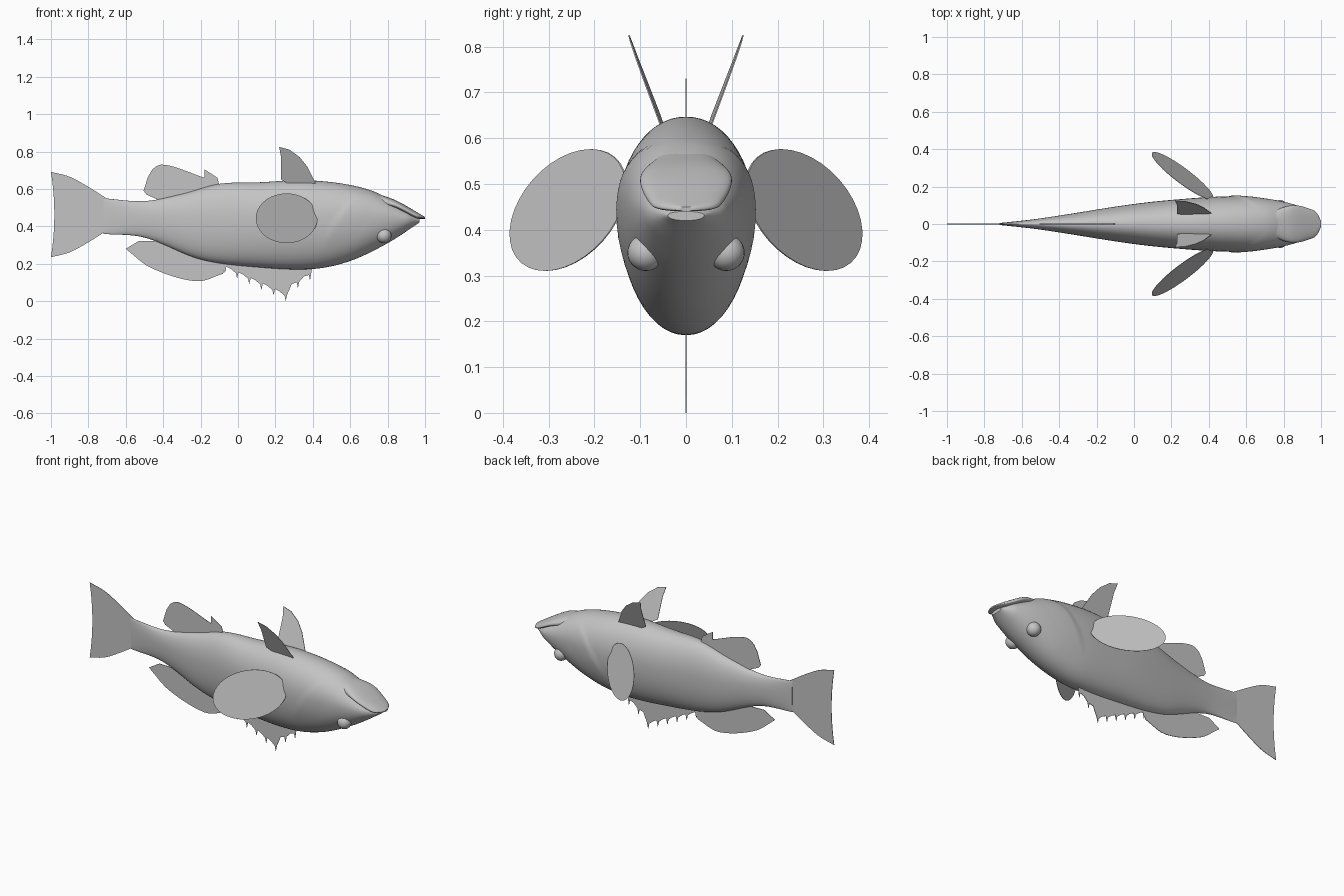
import bpy, bmesh, math
from mathutils import Vector

default_cube = bpy.data.objects.get("Cube")
if default_cube:
    bpy.data.objects.remove(default_cube, do_unlink=True)

colour = (0.55, 0.55, 0.55, 1)
grey = bpy.data.materials.new("plain grey")
grey.use_nodes = True
grey.diffuse_color = colour
grey.node_tree.nodes["Principled BSDF"].inputs["Base Color"].default_value = colour


def finish(bm, name, smooth=True):
    """Turn the bmesh into a named grey object."""
    bmesh.ops.recalc_face_normals(bm, faces=bm.faces)
    mesh = bpy.data.meshes.new(name)
    bm.to_mesh(mesh)
    bm.free()
    mesh.materials.append(grey)
    part = bpy.data.objects.new(name, mesh)
    bpy.context.collection.objects.link(part)
    if smooth:
        bpy.ops.object.select_all(action='DESELECT')
        part.select_set(True)
        bpy.context.view_layer.objects.active = part
        bpy.ops.object.shade_smooth_by_angle(angle=math.radians(50))


def clamp(value):
    return max(0.0, min(1.0, value))


def curve(points, x):
    """Smooth height at x of a profile through the points, level beyond its ends."""
    last = len(points) - 1

    def slope(i):
        before, after = points[max(i - 1, 0)], points[min(i + 1, last)]
        return (after[1] - before[1]) / (after[0] - before[0])

    index = 0
    while index < last - 1 and x > points[index + 1][0]:
        index += 1
    (start, low), (end, high) = points[index], points[index + 1]
    span = end - start
    t = clamp((x - start) / span)
    ease = t * t * (3 - 2 * t)
    lean = slope(index) * (1 - t) - slope(index + 1) * t
    return low + (high - low) * ease + span * t * (1 - t) * lean


def spread(start, end, count):
    return [start + (end - start) * i / count for i in range(count + 1)]


def power(value, roundness):
    return math.copysign(abs(value) ** (2 / roundness), value)


def loft(name, top, bottom, width, middle, roundness, rings, swell=None):
    """Skin egg-shaped sections that follow three profiles along x."""
    bm = bmesh.new()
    segments = 56
    previous = None
    for x in spread(top[0][0], top[-1][0], rings):
        upper, lower, half = (curve(profile, x) for profile in (top, bottom, width))
        centre = lower + middle * (upper - lower)
        ring = []
        for k in range(segments):
            angle = math.tau * k / segments
            rise = power(math.sin(angle), roundness)
            z = centre + rise * (upper - centre if rise > 0 else centre - lower)
            y = half * power(math.cos(angle), roundness)
            if swell:
                y *= swell(x, z)
            ring.append(bm.verts.new((x, y, z)))
        if previous:
            for k in range(segments):
                j = (k + 1) % segments
                bm.faces.new((previous[k], previous[j], ring[j], ring[k]))
        else:
            bm.faces.new(ring)
        previous = ring
    bm.faces.new(previous)
    finish(bm, name)


# Gill cover: a step in width along a curved edge, fading towards the nose
gill_edge = [(0.3, 0.44), (0.44, 0.52), (0.57, 0.63), (0.6, 0.75)]


def gill_cover(x, z):
    ahead = x - curve(gill_edge, z)
    step = clamp(ahead / 0.02) * clamp(1 - ahead / 0.16)
    return 1 + 0.045 * step * clamp((z - 0.3) * 10)


# Body
loft("body",
     top=[(-0.72, 0.55), (-0.5, 0.535), (-0.3, 0.573), (-0.1, 0.627), (0.1, 0.635),
          (0.4, 0.645), (0.7, 0.596), (0.9, 0.49), (0.97, 0.44)],
     bottom=[(-0.72, 0.36), (-0.5, 0.34), (-0.2, 0.223), (0.1, 0.182), (0.4, 0.172),
             (0.6, 0.215), (0.8, 0.31), (0.97, 0.42)],
     width=[(-0.72, 0.005), (-0.5, 0.03), (0, 0.107), (0.3, 0.137), (0.5, 0.147),
            (0.7, 0.137), (0.9, 0.09), (0.97, 0.04)],
     middle=0.57, roundness=2.1, rings=150, swell=gill_cover)

# Protruding jaw
loft("jaw",
     top=[(0.74, 0.576), (0.85, 0.536), (1, 0.45)],
     bottom=[(0.74, 0.51), (0.84, 0.495), (0.95, 0.444), (1, 0.44)],
     width=[(0.74, 0.07), (0.85, 0.1), (0.95, 0.078), (0.98, 0.056), (1, 0.015)],
     middle=0.4, roundness=2.4, rings=36)


def fin(name, outline, sideways=lambda x, z: 0, side=1):
    """Thin sheet from an outline in x and z; sideways gives its y."""
    bm = bmesh.new()
    sheets = []
    for offset in (-0.0015, 0.0015):
        sheet = [bm.verts.new((x, side * (sideways(x, z) + offset), z))
                 for x, z in outline]
        bm.faces.new(sheet)
        sheets.append(sheet)
    near, far = sheets
    for k in range(len(near)):
        bm.faces.new((near[k - 1], near[k], far[k], far[k - 1]))
    finish(bm, name, smooth=False)


def edge(points):
    """Evenly sampled smooth free edge of a fin."""
    return [(x, curve(points, x)) for x in spread(points[0][0], points[-1][0], 14)]


# Tail fin: flared upper and lower edges, hollow rear edge
flare = [(-1, 0.228), (-0.9, 0.202), (-0.8, 0.148), (-0.7, 0.085)]
tail_height = 0.463
upper_edge = [(x, tail_height + h) for x, h in edge(flare)]
lower_edge = [(x, tail_height - h) for x, h in reversed(edge(flare))]
rear_edge = [(-0.982 - 0.018 * v * v, tail_height + flare[0][1] * v)
             for v in spread(-1, 1, 10)[1:-1]]
fin("tail_fin", upper_edge + lower_edge + rear_edge)

# Fin on the upper edge, with a small notch and peak in front
upper_lobe = edge([(-0.505, 0.59), (-0.47, 0.69), (-0.4, 0.73), (-0.18, 0.66)])
fin("upper_fin", upper_lobe + [(-0.18, 0.705), (-0.11, 0.66), (-0.1, 0.62),
                               (-0.2, 0.58), (-0.4, 0.53), (-0.49, 0.57)])

# Soft rear fin on the lower edge
lower_lobe = edge([(-0.6, 0.28), (-0.47, 0.18), (-0.22, 0.106), (-0.08, 0.147)])
fin("lower_rear_fin", lower_lobe + [(-0.06, 0.22), (-0.2, 0.25), (-0.4, 0.32),
                                    (-0.53, 0.322)])

# Spiny fin: evenly spaced spines, longest near the front, webbed between
spines = [(0.065 * i - 0.07, 0.15 - 0.03 * i if i < 6 else 0.04 * i - 0.17)
          for i in range(8)]
web = [(-0.09, 0.22)]
for (x, z), (next_x, next_z) in zip(spines, spines[1:]):
    web += [(x, z), (x + 0.008, z + 0.035),
            ((x + next_x) / 2, max(z, next_z) + 0.022),
            (next_x - 0.006, next_z + 0.03)]
fin("spiny_fin", web + [spines[-1], (0.4, 0.2)])

# Paired fins and eyes
pectoral = [(0.26 + 0.165 * math.cos(a), 0.443 + 0.133 * math.sin(a))
            for a in spread(0, math.tau, 36)[:-1]]
pelvic = [(0.23, 0.65), (0.23, 0.77), (0.22, 0.825), (0.275, 0.81), (0.33, 0.77),
          (0.37, 0.72), (0.415, 0.63), (0.3, 0.61)]
for side, label in ((1, "left"), (-1, "right")):
    fin(label + "_pectoral_fin", pectoral,
        lambda x, z: 0.607 - 0.706 * x - 0.375 * z, side)
    fin(label + "_pelvic_fin", pelvic, lambda x, z: 0.04 * x + 0.39 * z - 0.206, side)
    bm = bmesh.new()
    bmesh.ops.create_uvsphere(bm, u_segments=24, v_segments=14, radius=0.04)
    bmesh.ops.translate(bm, verts=bm.verts, vec=Vector((0.78, side * 0.088, 0.35)))
    finish(bm, label + "_eye")
